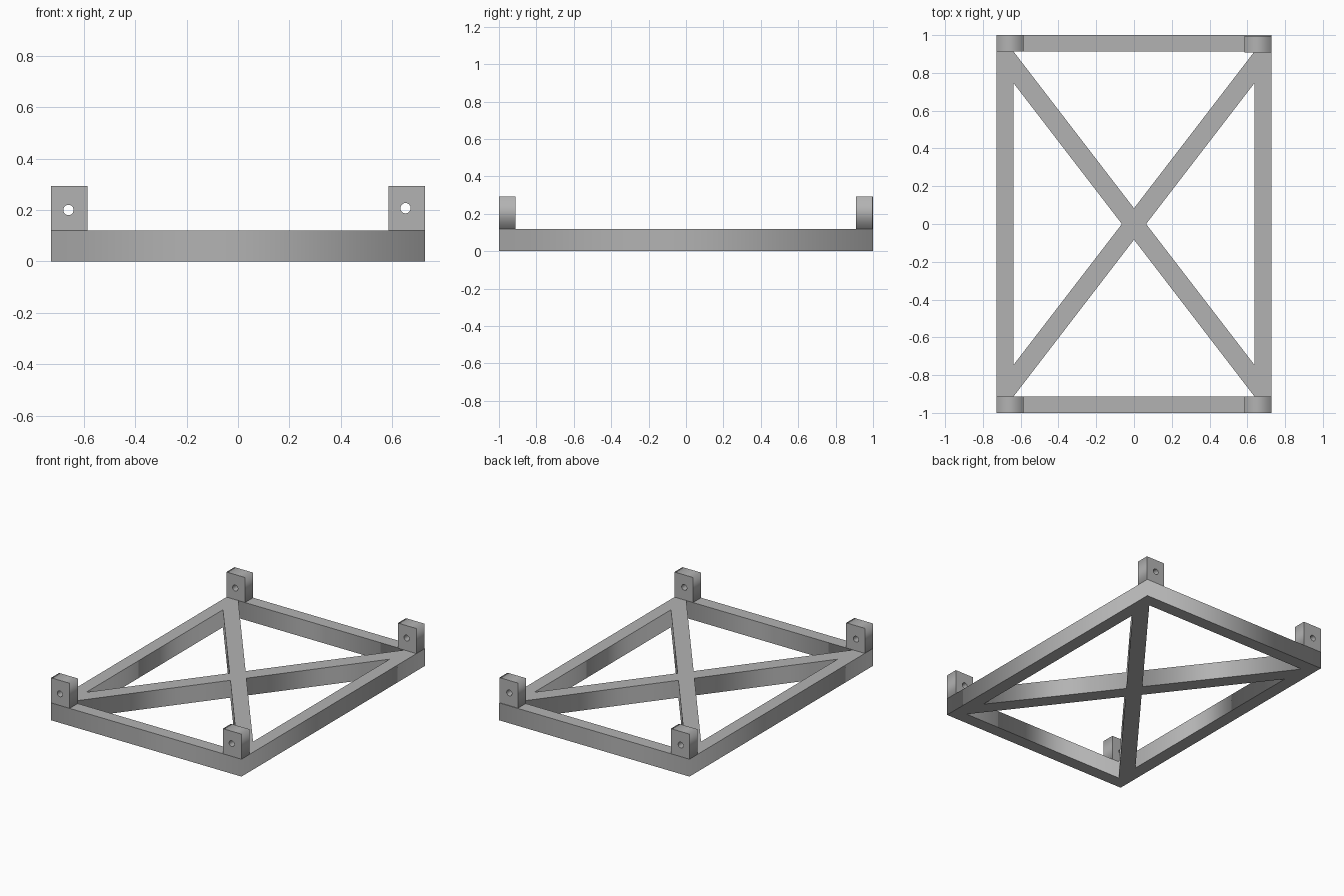
import bpy
from math import cos, sin, tau, pi

cube = bpy.data.objects.get("Cube")
if cube:
    bpy.data.objects.remove(cube, do_unlink=True)

grey = bpy.data.materials.new("plain_grey")
grey.use_nodes = True
grey.diffuse_color = (0.45, 0.45, 0.45, 1)
grey.node_tree.nodes["Principled BSDF"].inputs["Base Color"].default_value = (0.45, 0.45, 0.45, 1)

HX, HY = 0.727, 1.0          # outer half sizes
IX, IY = 0.637, 0.912        # inner half sizes
RAIL_H, POST_H = 0.12, 0.293
POST_X = 0.585               # inner edge of the corner posts
SLOPE, HALF = 1.3, 0.083     # diagonal brace slope and half width along y


def plate(name, loops, thickness, location, rotation=(0, 0, 0)):
    """Extruded flat outline; loops after the first are holes."""
    curve = bpy.data.curves.new(name, 'CURVE')
    curve.dimensions = '2D'
    curve.fill_mode = 'BOTH'
    curve.extrude = thickness / 2
    for pts in loops:
        spline = curve.splines.new('POLY')
        spline.points.add(len(pts) - 1)
        for p, (x, y) in zip(spline.points, pts):
            p.co = (x, y, 0, 1)
        spline.use_cyclic_u = True
    curve.materials.append(grey)
    obj = bpy.data.objects.new(name, curve)
    bpy.context.collection.objects.link(obj)
    obj.location, obj.rotation_euler = location, rotation
    bpy.ops.object.select_all(action='DESELECT')
    obj.select_set(True)
    bpy.context.view_layer.objects.active = obj
    bpy.ops.object.convert(target='MESH')
    return bpy.context.object


def rect(x0, x1, y0, y1):
    return [(x0, y0), (x1, y0), (x1, y1), (x0, y1)]


def circle(cx, cy, r, n=32):
    return [(cx + r * cos(tau * i / n), cy + r * sin(tau * i / n)) for i in range(n)]


# Base frame: four triangular openings leave the rails and the crossed braces
loops = [rect(-HX, HX, -HY, HY)]
side_y = SLOPE * IX - HALF
for s in (1, -1):
    loops.append([(-IX, s * IY), (IX, s * IY), (0, s * HALF)])
    loops.append([(s * IX, -side_y), (s * IX, side_y), (s * HALF / SLOPE, 0)])
plate("cross_braced_frame", loops, RAIL_H, (0, 0, RAIL_H / 2))

# Corner posts with bolt holes; the back left one sits slightly inset
depth = HY - IY
for side, sx, hole in (("left", 1, (0.652, 0.207)), ("right", -1, (-0.66, 0.2))):
    for end, sy in (("front", -1), ("back", 1)):
        inset = 0.004 if (sx, sy) == (1, 1) else 0
        x0, x1 = sorted((sx * POST_X, sx * HX))
        plate(f"{end}_{side}_post",
              [rect(x0, x1, RAIL_H, POST_H), circle(*hole, 0.02)],
              depth, (0, sy * (HY - depth / 2) - inset, 0), (pi / 2, 0, 0))
